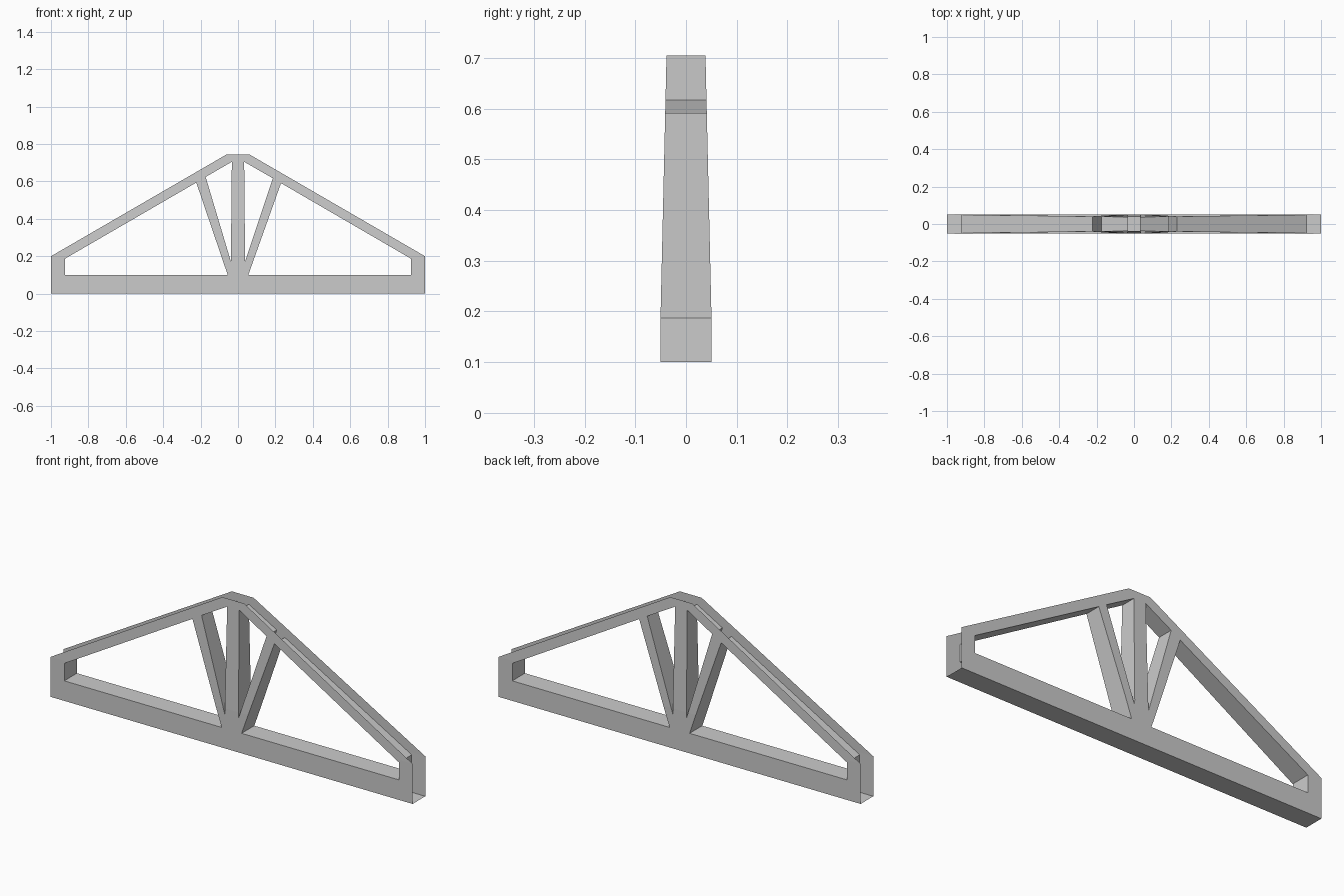
import bpy, bmesh
from mathutils import Vector

if "Cube" in bpy.data.objects:
    bpy.data.objects.remove(bpy.data.objects["Cube"])

TAPER_Z, TOP_Z = 0.2, 0.745

# Outline and window profiles (x, z)
outline = [(-1, 0), (1, 0), (1, 0.2), (0.06, TOP_Z), (-0.06, TOP_Z), (-1, 0.2)]
windows = [
    [(0.055, 0.1), (0.925, 0.1), (0.925, 0.187), (0.23, 0.591)],
    [(-0.055, 0.1), (-0.925, 0.1), (-0.925, 0.187), (-0.223, 0.594)],
    [(0.033, 0.705), (0.186, 0.617), (0.038, 0.172)],
    [(-0.033, 0.705), (-0.173, 0.624), (-0.038, 0.172)],
]


def half_depth(z):
    # Constant depth at the base, narrowing towards the ridge
    t = max(0.0, (z - TAPER_Z) / (TOP_Z - TAPER_Z))
    return 0.05 - 0.0125 * t


def is_open_edge(e):
    # Ends, rafters' upper side and ridge stay open
    m = (e.verts[0].co + e.verts[1].co) / 2
    return abs(m.x) > 0.99 or m.z > min(0.755 - 0.58 * abs(m.x), 0.73)


bm = bmesh.new()

# Front plate with windows
for loop in [outline] + windows:
    vs = [bm.verts.new((x, 0, z)) for x, z in loop]
    for a, b in zip(vs, vs[1:] + vs[:1]):
        bm.edges.new((a, b))
bmesh.ops.triangle_fill(bm, edges=bm.edges[:], use_beauty=True,
                        normal=Vector((0, -1, 0)))
bmesh.ops.bisect_plane(bm, geom=bm.verts[:] + bm.edges[:] + bm.faces[:],
                       plane_co=(0, 0, TAPER_Z), plane_no=(0, 0, 1), dist=1e-4)
rim = [e for e in bm.edges if len(e.link_faces) == 1 and not is_open_edge(e)]

# Back plate
front = bm.verts[:]
plate = bm.faces[:]
back = {v: bm.verts.new((v.co.x, half_depth(v.co.z), v.co.z)) for v in front}
for v in front:
    v.co.y = -half_depth(v.co.z)
for f in plate:
    f.normal_update()
    if f.normal.y > 0:
        f.normal_flip()
    bm.faces.new([back[v] for v in reversed(f.verts[:])])

# Window linings and underside
for e in rim:
    lp = e.link_loops[0]
    a, b = lp.vert, lp.link_loop_next.vert
    bm.faces.new((b, a, back[a], back[b]))

mesh = bpy.data.meshes.new("roof_truss")
bm.to_mesh(mesh)
bm.free()
bpy.context.collection.objects.link(bpy.data.objects.new("roof_truss", mesh))
